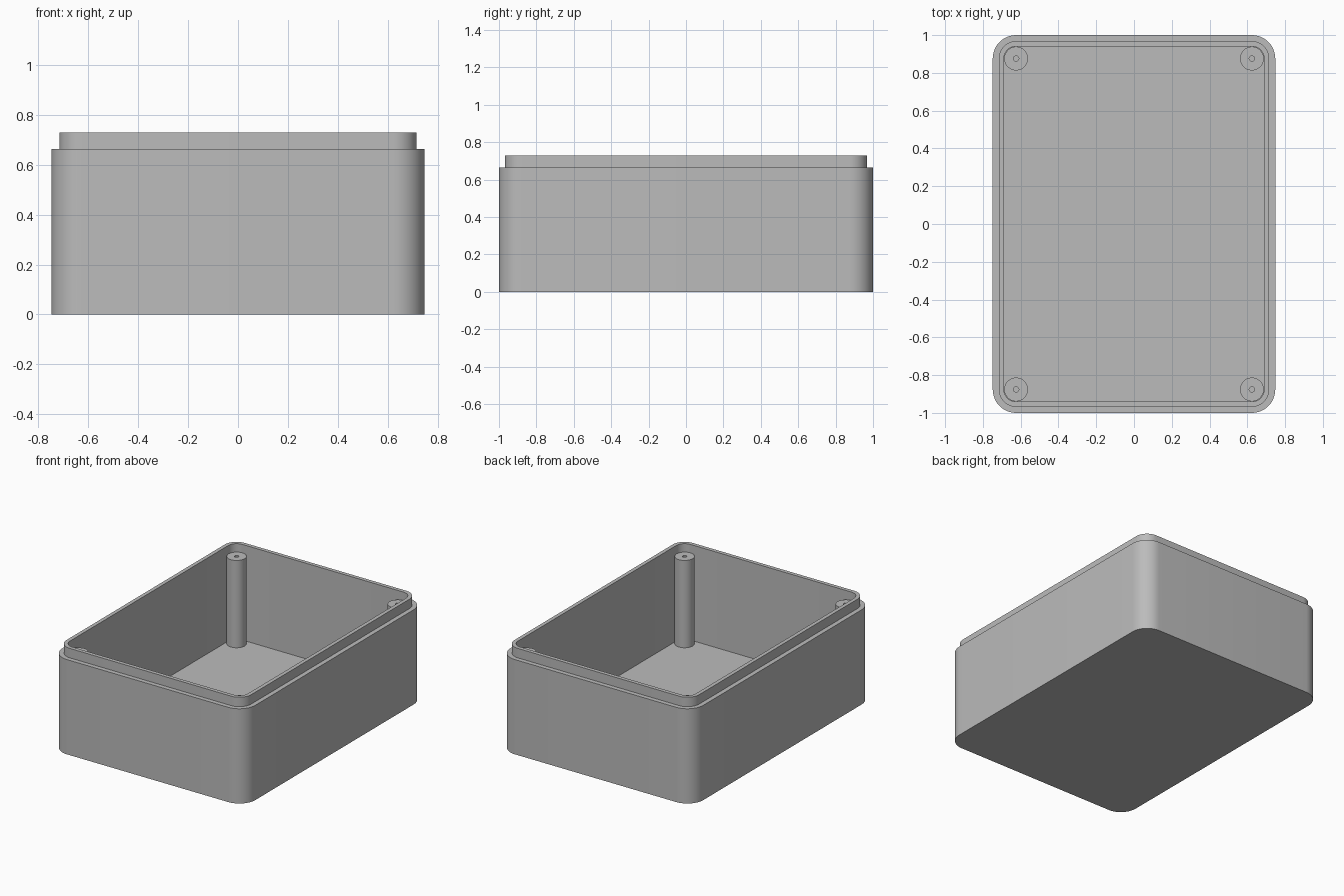
import bpy
import bmesh
from math import cos, sin, pi, radians

cube = bpy.data.objects.get("Cube")
if cube:
    bpy.data.objects.remove(cube, do_unlink=True)

# Corner arcs and screw posts share the same centres
CX, CY = 0.624, 0.876
FLOOR, SHOULDER, RIM = 0.06, 0.664, 0.73
POST_TOP = 0.672

grey = bpy.data.materials.new("plastic_grey")
grey.use_nodes = True
colour = (0.5, 0.5, 0.5, 1)
grey.diffuse_color = colour
grey.node_tree.nodes["Principled BSDF"].inputs["Base Color"].default_value = colour


def rounded_loop(radius, z, steps=12):
    """Rounded rectangle at height z."""
    points = []
    for quarter, (sx, sy) in enumerate([(1, 1), (-1, 1), (-1, -1), (1, -1)]):
        for i in range(steps + 1):
            a = (quarter + i / steps) * pi / 2
            points.append((sx * CX + radius * cos(a), sy * CY + radius * sin(a), z))
    return points


def circle_loop(radius, z, x, y, steps=40):
    return [(x + radius * cos(2 * pi * i / steps),
             y + radius * sin(2 * pi * i / steps), z) for i in range(steps)]


def loft(name, loops):
    """Skin successive loops and cap both ends."""
    bm = bmesh.new()
    rings = [[bm.verts.new(p) for p in loop] for loop in loops]
    for low, high in zip(rings, rings[1:]):
        for i in range(len(low)):
            j = (i + 1) % len(low)
            bm.faces.new((low[i], low[j], high[j], high[i]))
    bm.faces.new(rings[0][::-1])
    bm.faces.new(rings[-1])
    bmesh.ops.recalc_face_normals(bm, faces=bm.faces)
    mesh = bpy.data.meshes.new(name)
    bm.to_mesh(mesh)
    bm.free()
    mesh.materials.append(grey)
    obj = bpy.data.objects.new(name, mesh)
    bpy.context.collection.objects.link(obj)
    bpy.ops.object.select_all(action='DESELECT')
    obj.select_set(True)
    bpy.context.view_layer.objects.active = obj
    bpy.ops.object.shade_smooth_by_angle(angle=radians(30))
    return obj


# Open box: outer wall, shoulder, raised lip, inner wall and floor
shell = [(0.124, 0), (0.124, SHOULDER), (0.092, SHOULDER),
         (0.092, RIM), (0.065, RIM), (0.065, FLOOR)]
loft("box_shell", [rounded_loop(r, z) for r, z in shell])

# Hollow screw post in each corner
post = [(0.063, FLOOR - 0.01), (0.063, POST_TOP), (0.014, POST_TOP), (0.014, FLOOR)]
for side, sx in (("left", 1), ("right", -1)):
    for end, sy in (("front", -1), ("back", 1)):
        loft(f"screw_post_{end}_{side}",
             [circle_loop(r, z, sx * CX, sy * CY) for r, z in post])
